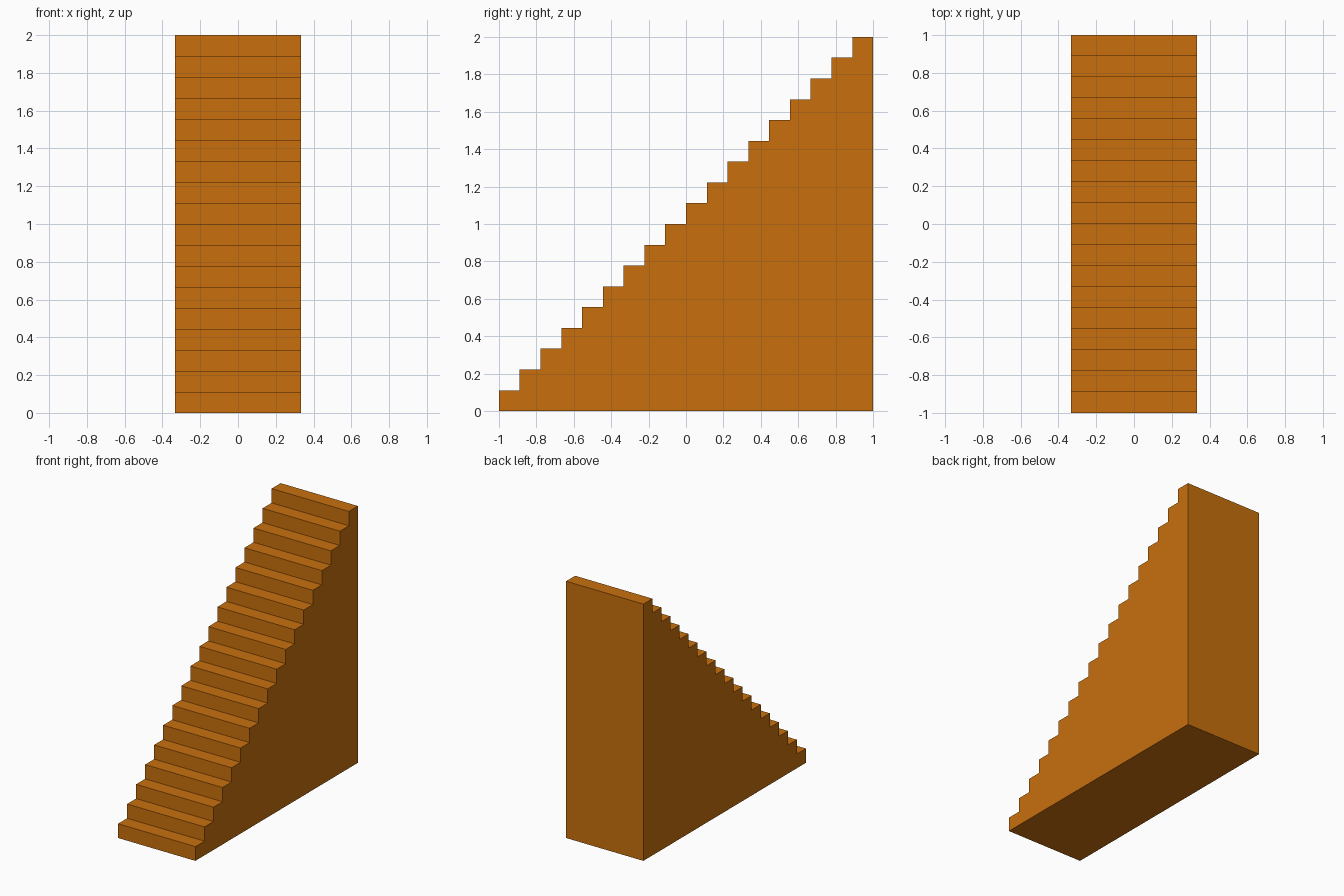
import bpy, bmesh

if "Cube" in bpy.data.objects:
    bpy.data.objects.remove(bpy.data.objects["Cube"])

STEPS = 18
HALF_WIDTH = 0.333
SIZE = 2.0
step = SIZE / STEPS

orange = bpy.data.materials.new("orange")
orange.diffuse_color = (0.58, 0.162, 0.004, 1)
orange.use_nodes = True
orange.node_tree.nodes["Principled BSDF"].inputs["Base Color"].default_value = orange.diffuse_color

# Side profile of the solid staircase, (y, z)
profile = [(1, 0), (-1, 0)]
for i in range(STEPS):
    y = -1 + i * step
    z = (i + 1) * step
    if i:
        profile.append((y, z - step))
    profile.append((y, z))
profile.append((1, SIZE))

# Extrude the profile across the width
bm = bmesh.new()
face = bm.faces.new([bm.verts.new((-HALF_WIDTH, y, z)) for y, z in profile])
result = bmesh.ops.extrude_face_region(bm, geom=[face], use_keep_orig=True)
verts = [g for g in result["geom"] if isinstance(g, bmesh.types.BMVert)]
bmesh.ops.translate(bm, verts=verts, vec=(2 * HALF_WIDTH, 0, 0))
bmesh.ops.recalc_face_normals(bm, faces=bm.faces[:])

mesh = bpy.data.meshes.new("staircase")
bm.to_mesh(mesh)
bm.free()
mesh.materials.append(orange)
bpy.context.collection.objects.link(bpy.data.objects.new("staircase", mesh))
